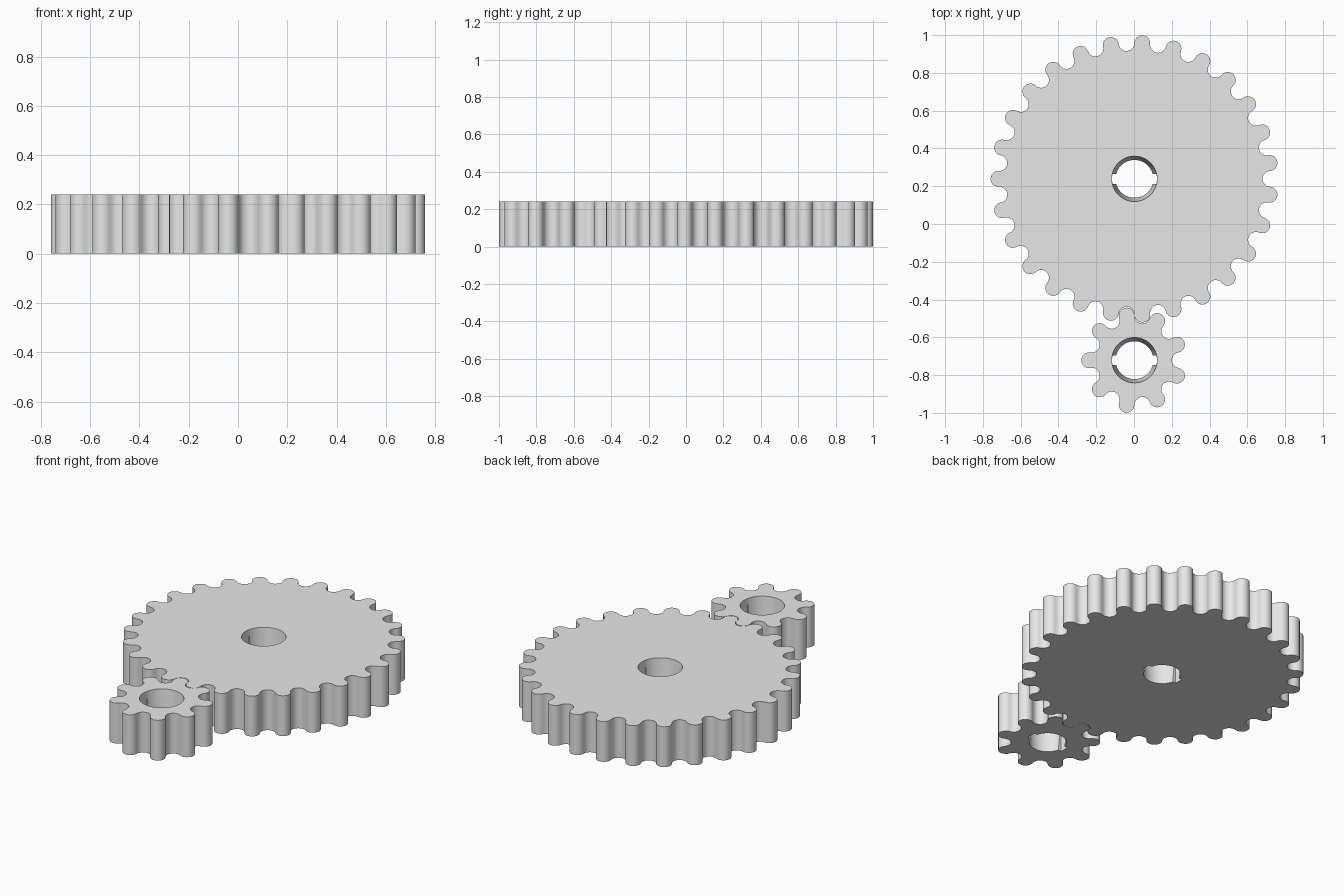
import bpy
import bmesh
from math import sin, cos, pi, radians, asin

THICK = 0.24          # gear thickness
PITCH = 0.24          # pitch radius of the small gear
BORE_TOP, BORE_LOW = 0.12, 0.10
SLOT_HALF = 0.026
CX = 0.0024

cube = bpy.data.objects.get("Cube")
if cube:
    bpy.data.objects.remove(cube, do_unlink=True)

grey = bpy.data.materials.new("light_grey")
grey.use_nodes = True
grey.diffuse_color = (0.8, 0.8, 0.8, 1)
bsdf = next(n for n in grey.node_tree.nodes if n.type == 'BSDF_PRINCIPLED')
bsdf.inputs["Base Color"].default_value = (0.8, 0.8, 0.8, 1)


def loft(name, low, high, z0, z1, location):
    """Closed solid between two outlines with matching point counts."""
    bm = bmesh.new()
    a = [bm.verts.new((x, y, z0)) for x, y in low]
    b = [bm.verts.new((x, y, z1)) for x, y in high]
    n = len(a)
    for i in range(n):
        j = (i + 1) % n
        bm.faces.new((a[i], a[j], b[j], b[i]))
    bm.faces.new(a[::-1])
    bm.faces.new(b)
    mesh = bpy.data.meshes.new(name)
    bm.to_mesh(mesh)
    bm.free()
    obj = bpy.data.objects.new(name, mesh)
    obj.location = location
    bpy.context.collection.objects.link(obj)
    return obj


def circle(radius, count=64):
    return [(radius * cos(2 * pi * i / count), radius * sin(2 * pi * i / count))
            for i in range(count)]


def gear_outline(teeth, pitch, steps=12):
    """Alternating round teeth and round gaps, tangent on the pitch circle."""
    half = pi / teeth
    r = pitch * sin(half / 2)
    points = []
    for k in range(2 * teeth):
        centre = pi + k * half
        start = -(pi / 2 + half / 2)
        sweep = pi + half if k % 2 == 0 else -(pi - half)
        for s in range(steps):
            t = centre + start + sweep * s / steps
            points.append((pitch * cos(centre) + r * cos(t),
                           pitch * sin(centre) + r * sin(t)))
    return points


def slot_outline(radius):
    """Narrow bar with rounded ends, lying along x."""
    spread = asin(SLOT_HALF / radius)
    return [(radius * cos(side + spread * f), radius * sin(side + spread * f))
            for side in (0, pi) for f in (-1, -0.5, 0, 0.5, 1)]


def bore_radius(z):
    return BORE_LOW + (BORE_TOP - BORE_LOW) * z / THICK


def make_gear(name, teeth, y):
    place = (CX, y, 0)
    outline = gear_outline(teeth, PITCH * teeth / 9)
    gear = loft(name, outline, outline, 0, THICK, place)
    gear.data.materials.append(grey)

    # Tapered bore and straight keyway slot
    z0, z1 = -0.03, THICK + 0.03
    slot = slot_outline(BORE_TOP - 0.001)
    cutters = [
        loft(name + "_bore_cutter", circle(bore_radius(z0)),
             circle(bore_radius(z1)), z0, z1, place),
        loft(name + "_slot_cutter", slot, slot, z0 - 0.01, z1 + 0.01, place),
    ]
    bpy.ops.object.select_all(action='DESELECT')
    gear.select_set(True)
    bpy.context.view_layer.objects.active = gear
    for cutter in cutters:
        cutter.hide_render = True
        mod = gear.modifiers.new("cut", 'BOOLEAN')
        mod.operation = 'DIFFERENCE'
        mod.solver = 'EXACT'
        mod.object = cutter
        bpy.ops.object.modifier_apply(modifier=mod.name)
    for cutter in cutters:
        bpy.data.objects.remove(cutter, do_unlink=True)
    bpy.ops.object.shade_smooth_by_angle(angle=radians(30))


make_gear("large_gear", 27, 0.239)
make_gear("small_gear", 9, -0.721)
